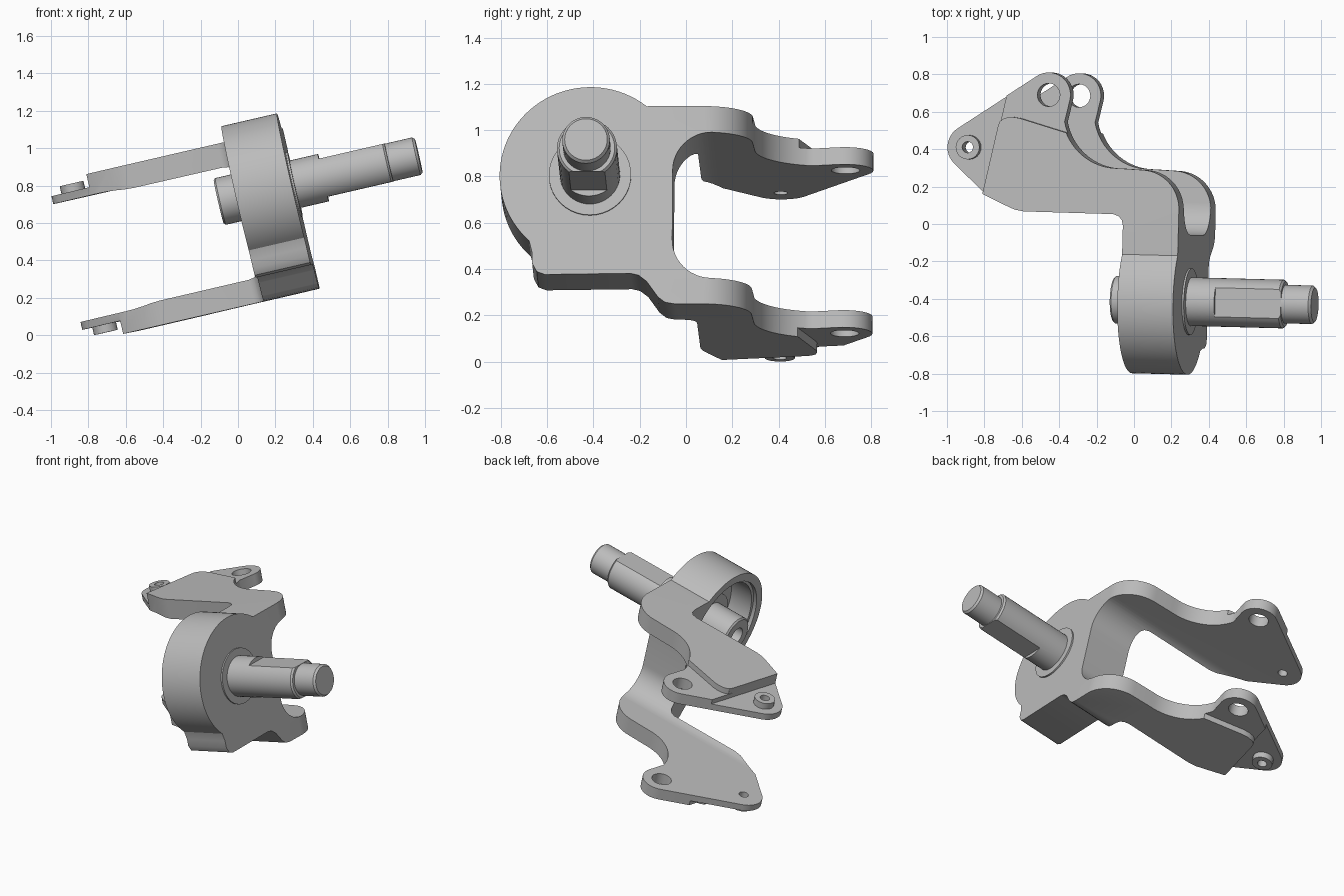
import bpy, bmesh, math
from mathutils import Matrix, Vector

old = bpy.data.objects.get("Cube")
if old:
    bpy.data.objects.remove(old, do_unlink=True)

steel = bpy.data.materials.new("grey steel")
steel.use_nodes = True
GREY = (0.5, 0.5, 0.5, 1)
steel.diffuse_color = GREY
steel.node_tree.nodes["Principled BSDF"].inputs["Base Color"].default_value = GREY

# Everything is built square (x along the axle), then tilted at the end
TILT = Matrix.Rotation(math.radians(-1.5), 4, 'Z') @ Matrix.Rotation(math.radians(-13), 4, 'Y')
MID = 0.5835              # mirror height between the two arms
AXLE = Vector((0, -0.407, 0.715))


def finish(name, bm):
    bmesh.ops.recalc_face_normals(bm, faces=bm.faces)
    me = bpy.data.meshes.new(name)
    bm.to_mesh(me)
    bm.free()
    ob = bpy.data.objects.new(name, me)
    bpy.context.collection.objects.link(ob)
    me.materials.append(steel)
    return ob


def arc(cx, cy, r, start, end, n=12):
    angles = [math.radians(start + (end - start) * i / n) for i in range(n + 1)]
    return [(cx + r * math.cos(a), cy + r * math.sin(a)) for a in angles]


def prism(name, pts, lo, hi, axis='Z'):
    """Extrude a 2D outline along x or z."""
    bm = bmesh.new()
    place = (lambda p: (p[0], p[1], lo)) if axis == 'Z' else (lambda p: (lo, p[0], p[1]))
    face = bm.faces.new([bm.verts.new(place(p)) for p in pts])
    ext = bmesh.ops.extrude_face_region(bm, geom=[face])
    move = Vector((0, 0, hi - lo)) if axis == 'Z' else Vector((hi - lo, 0, 0))
    bmesh.ops.translate(bm, verts=[v for v in ext['geom'] if isinstance(v, bmesh.types.BMVert)], vec=move)
    return finish(name, bm)


def lathe(name, profile, steps=40):
    """Turn an (x, radius) profile about the axle."""
    bm = bmesh.new()
    vs = [bm.verts.new((x, 0, r)) for x, r in profile]
    es = [bm.edges.new(pair) for pair in zip(vs, vs[1:])]
    bmesh.ops.spin(bm, geom=vs + es, cent=(0, 0, 0), axis=(1, 0, 0), angle=2 * math.pi, steps=steps)
    bmesh.ops.remove_doubles(bm, verts=bm.verts, dist=1e-4)
    bmesh.ops.translate(bm, verts=bm.verts, vec=AXLE)
    return finish(name, bm)


def boolean(target, tool, op):
    mod = target.modifiers.new(op, 'BOOLEAN')
    mod.operation, mod.solver, mod.object = op, 'EXACT', tool
    bpy.context.view_layer.objects.active = target
    bpy.ops.object.modifier_apply(modifier=mod.name)
    bpy.data.objects.remove(tool, do_unlink=True)


def both_arms(target, pts, lo, hi, op):
    """Apply one prism to the upper arm and its mirror to the lower arm."""
    for a, b in ((lo, hi), (2 * MID - hi, 2 * MID - lo)):
        boolean(target, prism("tool", pts, a, b), op)


# Knuckle body: side outline intersected with plan outline
TOP, UNDER = 1.022, 0.907
LOW, LOW_TOP = 2 * MID - TOP, 2 * MID - UNDER
side = arc(AXLE.y, AXLE.z, 0.391, 51.5, 228, 44)
side += [(-0.655, 0.37), (-0.655, 0.325), (-0.635, 0.288), (-0.6, 0.275), (-0.23, 0.28),
         (-0.195, 0.272), (-0.16, 0.245), (-0.11, 0.175), (-0.08, 0.152), (-0.04, LOW),
         (0.9, LOW), (0.9, LOW_TOP)]
side += arc(0.12, LOW_TOP + 0.17, 0.17, 270, 180)
side += arc(0.12, UNDER - 0.17, 0.17, 180, 90)
side += [(0.9, UNDER), (0.9, TOP), (-0.14, TOP)]
knuckle = prism("knuckle_body", side, -1.2, 0.9, 'X')

TIP, EAR = (-0.695, 0.387), (-0.26, 0.678)
plan = [(0.175, -0.9), (0.175, -0.01), (0.168, 0.02), (0.15, 0.04), (0.12, 0.05),
        (-0.37, 0.052), (-0.42, 0.06), (-0.48, 0.085), (-0.6, 0.139)]
plan += arc(*TIP, 0.12, 225, 125)
plan += arc(*EAR, 0.12, 125, -12, 16)
plan += arc(0.13, 0.6, 0.305, 192, 272, 16)
plan += arc(0.27, 0.08, 0.21, 88, 0, 16)
plan += [(0.48, -0.9)]
boolean(knuckle, prism("tool", plan, -0.2, 1.4), 'INTERSECT')

# Lowered tip plates and ears on the arms
both_arms(knuckle, [(-0.619, 0.05), (-0.442, 0.9), (-1, 0.9), (-1, 0.05)], 0.95, 1.1, 'DIFFERENCE')
both_arms(knuckle, [(-0.526, 0.5), (-0.515, 0.53), (-0.49, 0.548), (-0.45, 0.555), (-0.41, 0.55),
                    (-0.12, 0.47), (0, 0.5), (0, 0.9), (-0.6, 0.9)], 0.983, 1.1, 'DIFFERENCE')

# Tip bosses and bolt holes
both_arms(knuckle, arc(*TIP, 0.065, 0, 345, 23), 0.93, 0.992, 'UNION')
both_arms(knuckle, arc(*TIP, 0.03, 0, 340, 17), 0.8, 1.1, 'DIFFERENCE')
both_arms(knuckle, arc(*EAR, 0.062, 0, 345, 23), 0.8, 1.1, 'DIFFERENCE')

# Drum recess on the inner side
boolean(knuckle, lathe("tool", [(-0.1, 0), (-0.1, 0.335), (0.2, 0.335), (0.2, 0.315),
                                (0.36, 0.315), (0.36, 0)], 48), 'DIFFERENCE')

# Axle: hub with bore, inner collar, outer seat, stub shaft and tip
axle = lathe("axle_shaft", [
    (0.17, 0), (0.17, 0.06), (0.07, 0.06), (0.07, 0.118), (0.08, 0.128), (0.29, 0.128),
    (0.29, 0.19), (0.4, 0.19), (0.4, 0.178), (0.49, 0.178), (0.49, 0.13), (0.995, 0.13),
    (1.006, 0.12), (1.006, 0.103), (1.155, 0.103), (1.168, 0.092), (1.168, 0)])

# Flats above and below the shaft
for lo, hi in ((0.104, 0.3), (-0.3, -0.104)):
    y, z = AXLE.y, AXLE.z
    flat = [(0.645, y - 0.3), (1.1, y - 0.3), (1.1, y + 0.3), (0.645, y + 0.3)]
    boolean(axle, prism("tool", flat, z + lo, z + hi), 'DIFFERENCE')

# Tilt into place and stand on the ground
parts = [knuckle, axle]
for ob in parts:
    ob.data.transform(TILT)
floor = min(v.co.z for ob in parts for v in ob.data.vertices)
for ob in parts:
    ob.data.transform(Matrix.Translation((0, 0, -floor)))
    bpy.ops.object.select_all(action='DESELECT')
    ob.select_set(True)
    bpy.context.view_layer.objects.active = ob
    bpy.ops.object.shade_smooth_by_angle(angle=math.radians(30))
